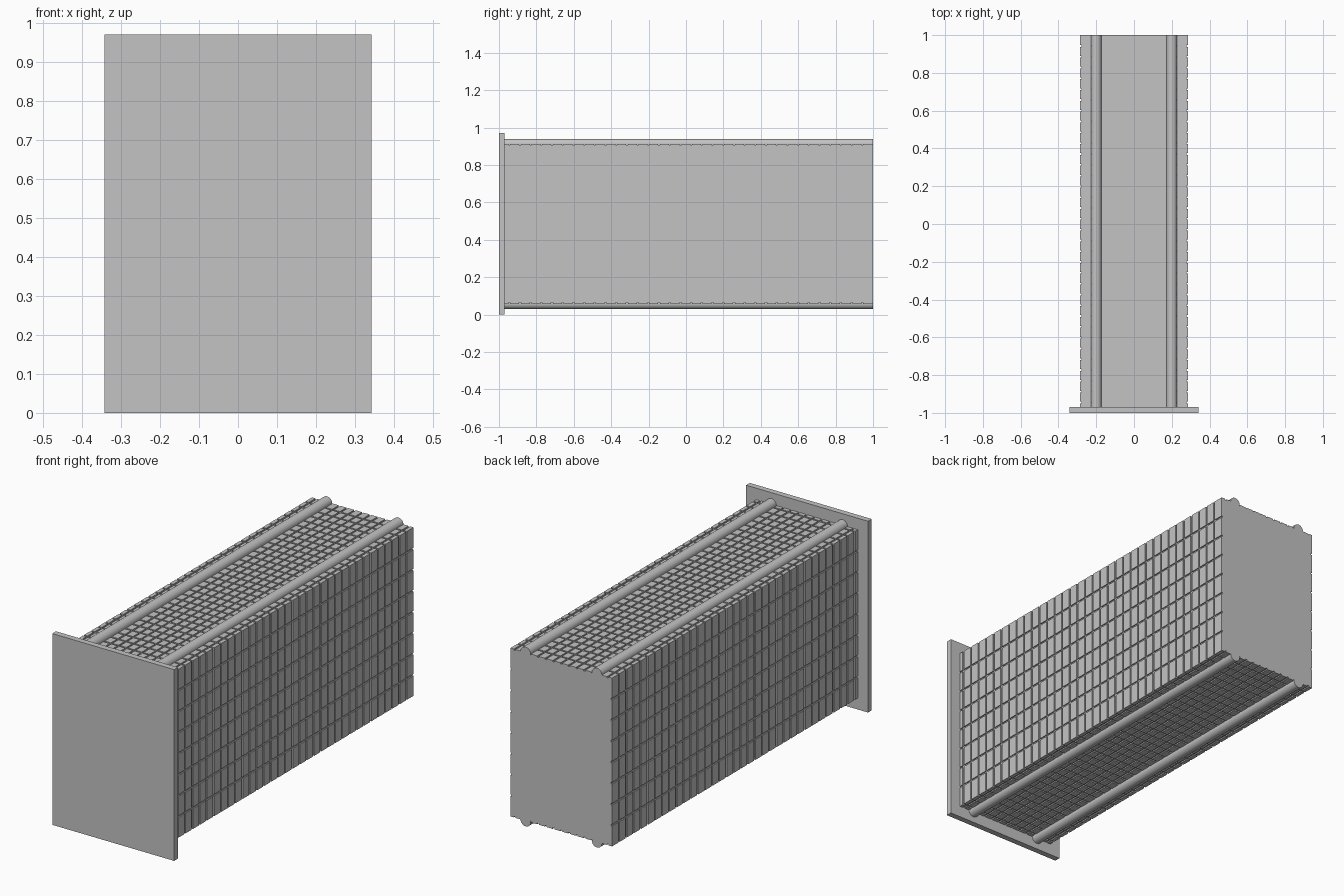
import bpy, bmesh
from mathutils import Matrix, Vector

cube = bpy.data.objects.get("Cube")
if cube:
    bpy.data.objects.remove(cube, do_unlink=True)

# One plain grey for everything
grey = bpy.data.materials.new("plain_grey")
grey.use_nodes = True
colour = (0.55, 0.55, 0.55, 1)
grey.diffuse_color = colour
grey.node_tree.nodes["Principled BSDF"].inputs["Base Color"].default_value = colour

# Main dimensions
FRONT, BACK = -0.97, 1.0
HALF_W, LOW, HIGH = 0.285, 0.058, 0.912
DEPTH, GAP = 0.006, 0.009


def add_box(bm, lo, hi):
    lo, hi = Vector(lo), Vector(hi)
    size = hi - lo
    matrix = Matrix.Translation((lo + hi) / 2) @ Matrix.Diagonal((*size, 1))
    bmesh.ops.create_cube(bm, size=1, matrix=matrix)


def make_object(name, bm):
    mesh = bpy.data.meshes.new(name)
    bm.to_mesh(mesh)
    bm.free()
    mesh.materials.append(grey)
    obj = bpy.data.objects.new(name, mesh)
    bpy.context.collection.objects.link(obj)
    return obj


def box_object(name, lo, hi):
    bm = bmesh.new()
    add_box(bm, lo, hi)
    return make_object(name, bm)


def spans(start, end, cuts):
    """Stretches between start and end, with a gap at every cut."""
    edges = [start] + [c + s * GAP / 2 for c in cuts for s in (-1, 1)] + [end]
    return list(zip(edges[::2], edges[1::2]))


# End plate and core block
box_object("end_plate", (-0.342, -1, 0), (0.342, FRONT, 0.97))
box_object("core_block", (-HALF_W + DEPTH, FRONT, LOW + DEPTH),
           (HALF_W - DEPTH, BACK, HIGH - DEPTH))

# Groove positions along the length, width and height
along = spans(FRONT, BACK, [-0.945 + 0.0572 * i for i in range(34)])
across = spans(-HALF_W, HALF_W, [0.0435 * i for i in range(-6, 7)])
row = (HIGH - LOW) / 8
upward = spans(LOW + DEPTH, HIGH - DEPTH, [LOW + row * i for i in range(1, 8)])

# Raised tiles on the top and bottom
for name, z in (("top_tiles", HIGH - DEPTH), ("bottom_tiles", LOW)):
    bm = bmesh.new()
    for y0, y1 in along:
        for x0, x1 in across:
            add_box(bm, (x0, y0, z), (x1, y1, z + DEPTH))
    make_object(name, bm)

# Raised tiles on the two sides
for name, x in (("left_tiles", HALF_W - DEPTH), ("right_tiles", -HALF_W)):
    bm = bmesh.new()
    for y0, y1 in along:
        for z0, z1 in upward:
            add_box(bm, (x, y0, z0), (x + DEPTH, y1, z1))
    make_object(name, bm)

# Four long round rails, half sunk into the block
for level, z in (("top", HIGH), ("bottom", LOW)):
    for side, x in (("left", 0.2), ("right", -0.2)):
        bpy.ops.mesh.primitive_cylinder_add(
            vertices=24, radius=0.028, depth=BACK - FRONT,
            location=(x, (FRONT + BACK) / 2, z), rotation=(1.570796, 0, 0))
        rail = bpy.context.object
        rail.name = f"{level}_{side}_rail"
        rail.data.materials.append(grey)
        bpy.ops.object.shade_smooth_by_angle()
